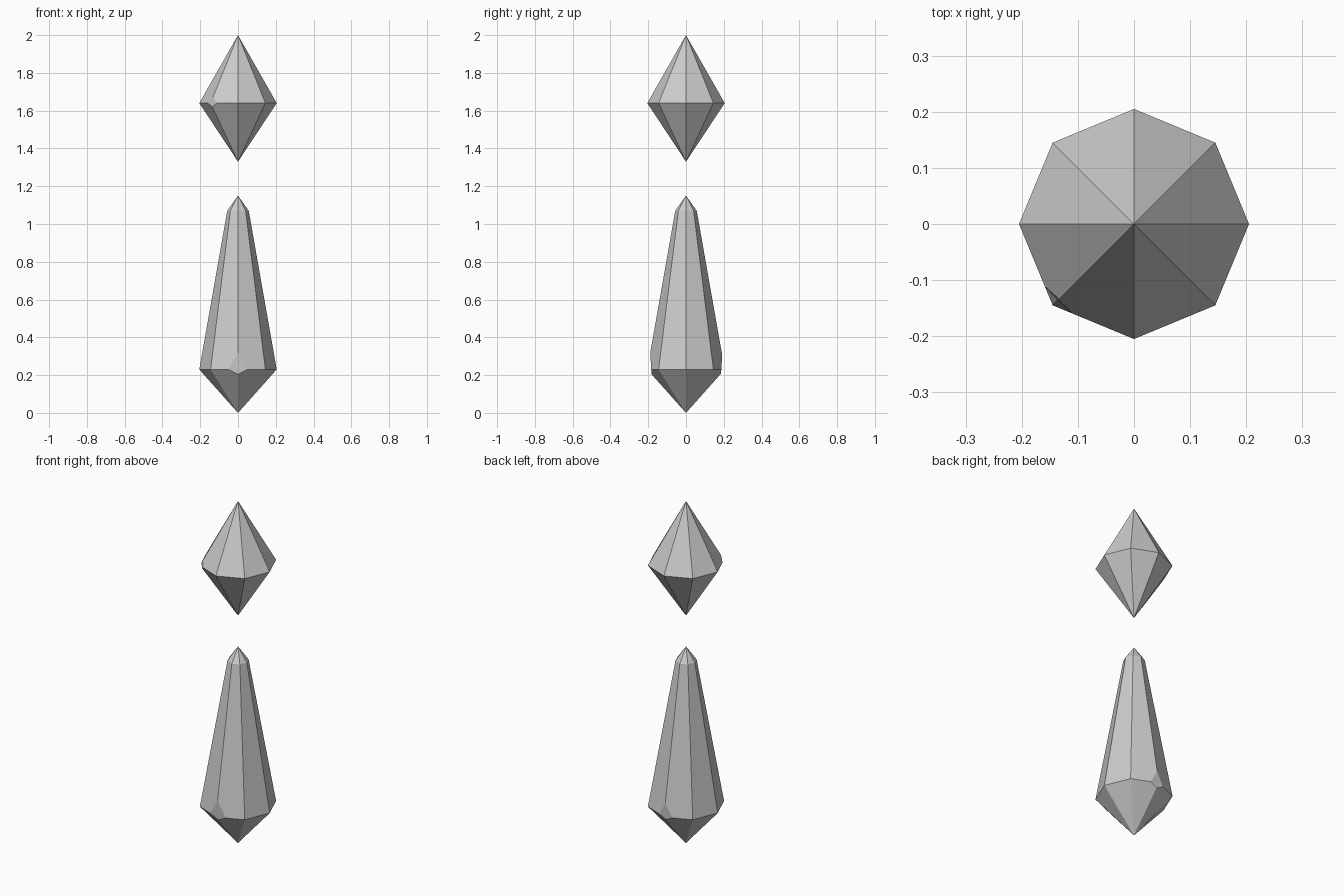
import bpy, bmesh, math
from mathutils import Vector

if "Cube" in bpy.data.objects:
    bpy.data.objects.remove(bpy.data.objects["Cube"])

SIDES = 8


def crystal(name, bottom, rings, top, chips=()):
    """Octagonal crystal: pointed ends, rings of (radius, z), chips of (point, normal)."""
    bm = bmesh.new()
    loops = []
    for r, z in rings:
        loops.append([bm.verts.new((r * math.cos(i * math.tau / SIDES),
                                    r * math.sin(i * math.tau / SIDES), z))
                      for i in range(SIDES)])
    low = bm.verts.new((0, 0, bottom))
    high = bm.verts.new((0, 0, top))
    for i in range(SIDES):
        j = (i + 1) % SIDES
        bm.faces.new((low, loops[0][j], loops[0][i]))
        bm.faces.new((high, loops[-1][i], loops[-1][j]))
        for a, b in zip(loops, loops[1:]):
            bm.faces.new((a[i], a[j], b[j], b[i]))
    # Slice off worn corners and cap each cut
    for point, normal in chips:
        bmesh.ops.bisect_plane(bm, geom=bm.verts[:] + bm.edges[:] + bm.faces[:],
                               plane_co=Vector(point),
                               plane_no=Vector(normal).normalized(),
                               clear_outer=True)
        bmesh.ops.holes_fill(bm, edges=[e for e in bm.edges if e.is_boundary])
    bmesh.ops.recalc_face_normals(bm, faces=bm.faces[:])
    mesh = bpy.data.meshes.new(name)
    bm.to_mesh(mesh)
    bm.free()
    obj = bpy.data.objects.new(name, mesh)
    bpy.context.collection.objects.link(obj)
    return obj


# Tall lower shard, with chipped front and back girdle corners
crystal("lower_crystal", 0.0, [(0.205, 0.23), (0.057, 1.07)], 1.15,
        [((0, -0.184, 0.23), (0, -1, -0.06)),
         ((0, 0.187, 0.23), (0, 1, -0.06))])

# Floating upper gem, with one chipped front-left corner
crystal("upper_crystal", 1.33, [(0.205, 1.64)], 2.0,
        [((-0.135, -0.135, 1.64), (-1, -1, 0.1))])
